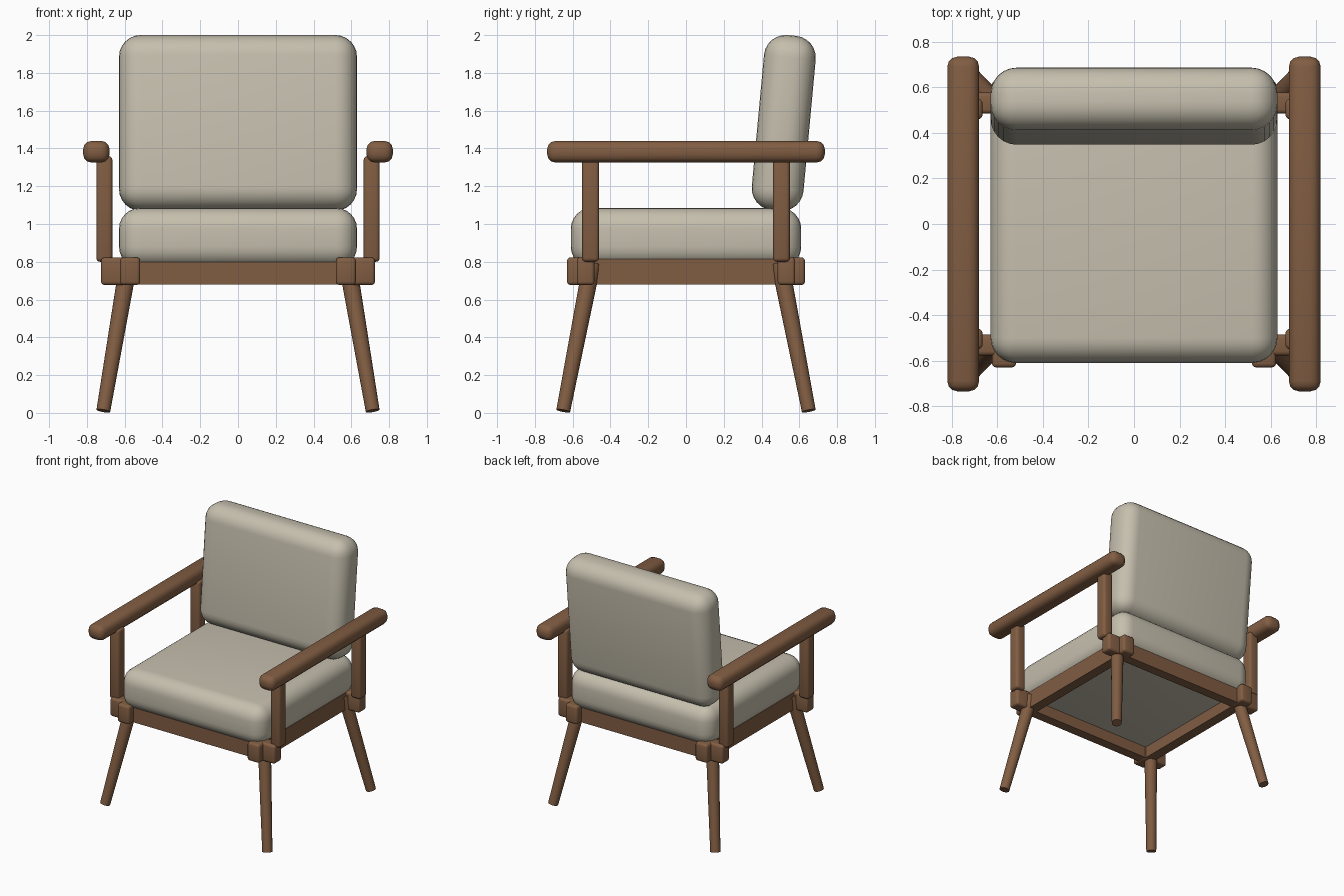
import bpy, math
from mathutils import Vector

if "Cube" in bpy.data.objects:
    bpy.data.objects.remove(bpy.data.objects["Cube"])


def material(name, color):
    m = bpy.data.materials.new(name)
    m.diffuse_color = color
    m.use_nodes = True
    m.node_tree.nodes["Principled BSDF"].inputs["Base Color"].default_value = m.diffuse_color
    return m


WOOD = material("wood", (0.22, 0.11, 0.055, 1))
FABRIC = material("fabric", (0.56, 0.52, 0.42, 1))


def finish(ob, name, mat):
    ob.name = name
    ob.data.materials.append(mat)
    bpy.ops.object.shade_smooth_by_angle(angle=math.radians(35))
    return ob


def box(name, lo, hi, bevel, segments, mat, tilt=0):
    """Rounded box between two corners, optionally tilted about x."""
    lo, hi = Vector(lo), Vector(hi)
    bpy.ops.mesh.primitive_cube_add(size=1)
    ob = bpy.context.object
    ob.scale = hi - lo
    bpy.ops.object.transform_apply(location=False, rotation=False, scale=True)
    ob.location = (lo + hi) / 2
    ob.rotation_euler.x = tilt
    if bevel:
        mod = ob.modifiers.new("bevel", 'BEVEL')
        mod.width = bevel
        mod.segments = segments
        bpy.ops.object.modifier_apply(modifier=mod.name)
    return finish(ob, name, mat)


def side_box(name, s, x, y, z, bevel, segments):
    """Wooden box on the side s, with ranges given for positive x."""
    xs = sorted((s * x[0], s * x[1]))
    ys = sorted(y)
    return box(name, (xs[0], ys[0], z[0]), (xs[1], ys[1], z[1]), bevel, segments, WOOD)


def leg(name, foot, top, r_foot, r_top):
    foot, top = Vector(foot), Vector(top)
    axis = top - foot
    bpy.ops.mesh.primitive_cone_add(vertices=20, radius1=r_foot, radius2=r_top,
                                    depth=axis.length, location=(foot + top) / 2)
    ob = bpy.context.object
    ob.rotation_euler = axis.to_track_quat('Z', 'Y').to_euler()
    return finish(ob, name, WOOD)


# Cushions
box("seat_cushion", (-0.63, -0.61, 0.77), (0.63, 0.61, 1.085), 0.11, 6, FABRIC)
box("back_cushion", (-0.63, 0.38, 1.07), (0.63, 0.655, 2.0), 0.115, 6, FABRIC,
    tilt=math.radians(-5.3))

for s, side in ((-1, "left"), (1, "right")):
    # Armrest and side rail
    side_box(f"{side}_armrest", s, (0.68, 0.82), (-0.735, 0.735), (1.325, 1.44), 0.045, 3)
    side_box(f"{side}_rail", s, (0.53, 0.61), (-0.57, 0.57), (0.68, 0.815), 0, 1)
    for t, end in ((-1, "front"), (1, "back")):
        # Arm post
        side_box(f"{end}_{side}_post", s, (0.665, 0.75), (t * 0.46, t * 0.55),
                 (0.80, 1.36), 0.02, 3)
        # Crossed corner joint blocks
        side_box(f"{end}_{side}_joint_outer", s, (0.53, 0.725), (t * 0.485, t * 0.578),
                 (0.677, 0.823), 0.018, 3)
        side_box(f"{end}_{side}_joint_end", s, (0.518, 0.624), (t * 0.49, t * 0.63),
                 (0.677, 0.823), 0.018, 3)
        # Splayed tapered leg
        leg(f"{end}_{side}_leg", (s * 0.713, t * 0.65, 0.011), (s * 0.58, t * 0.498, 0.79),
            0.037, 0.048)

# Front and back rails
for t, end in ((-1, "front"), (1, "back")):
    side_box(f"{end}_rail", 1, (-0.57, 0.57), (t * 0.495, t * 0.572), (0.68, 0.815), 0, 1)
